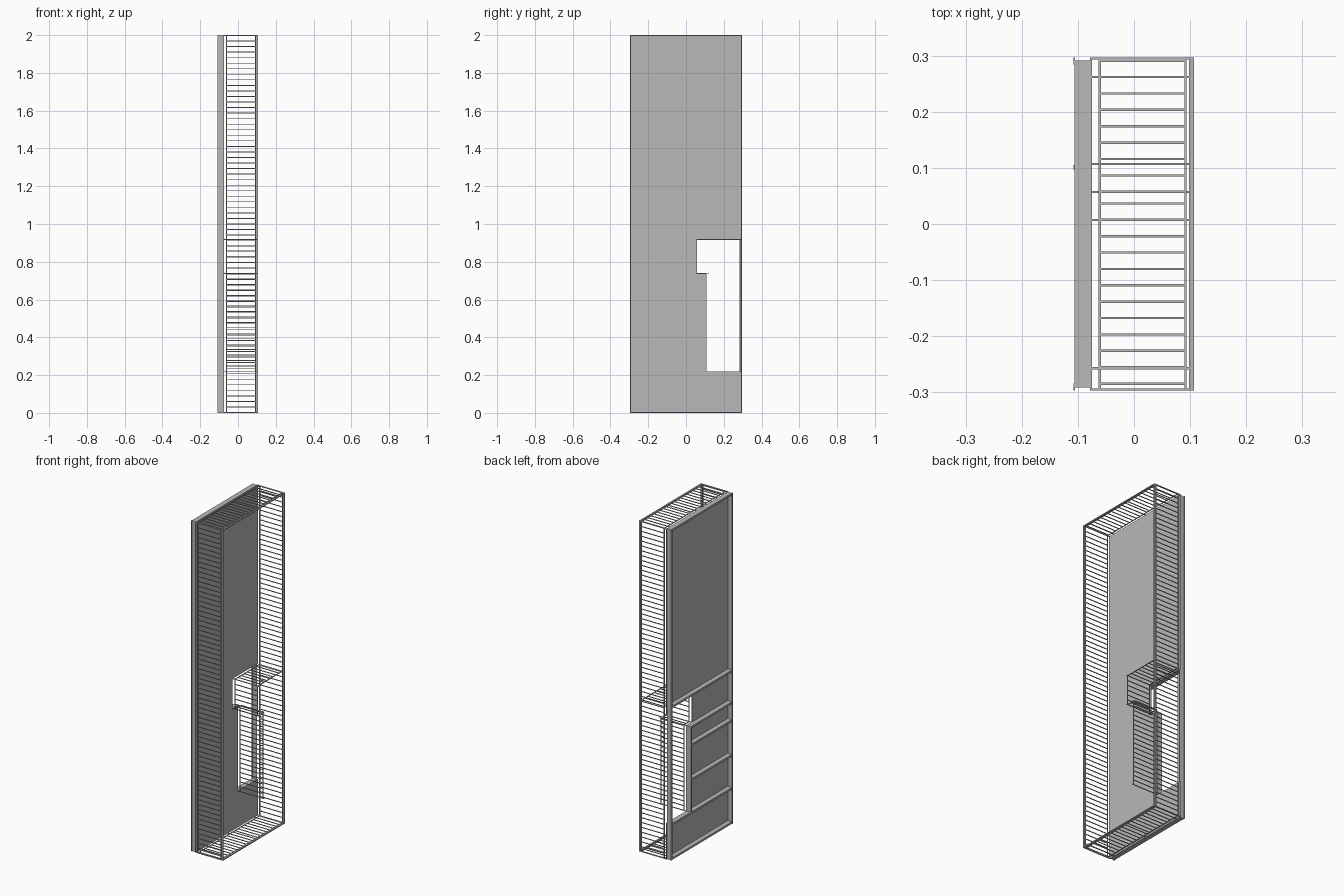
import bpy, bmesh
from mathutils import Matrix, Vector

if "Cube" in bpy.data.objects:
    bpy.data.objects.remove(bpy.data.objects["Cube"])

grey = bpy.data.materials.new("mid_grey")
grey.diffuse_color = (0.48, 0.48, 0.48, 1)
grey.use_nodes = True
grey.node_tree.nodes["Principled BSDF"].inputs["Base Color"].default_value = grey.diffuse_color


def add_box(bm, x0, x1, y0, y1, z0, z1):
    m = Matrix.Translation(Vector(((x0 + x1) / 2, (y0 + y1) / 2, (z0 + z1) / 2)))
    m = m @ Matrix.Diagonal((abs(x1 - x0), abs(y1 - y0), abs(z1 - z0), 1))
    bmesh.ops.create_cube(bm, size=1, matrix=m)


def finish(bm, name):
    me = bpy.data.meshes.new(name)
    bmesh.ops.recalc_face_normals(bm, faces=bm.faces[:])
    bm.to_mesh(me)
    bm.free()
    me.materials.append(grey)
    ob = bpy.data.objects.new(name, me)
    bpy.context.collection.objects.link(ob)


H, W = 2.0, 0.297          # height, half depth
XL, XS = -0.108, -0.075    # stud frame outer face, sheet face
XA, XB = -0.061, 0.092     # inner and outer wire rails
T = 0.002                  # wire half thickness
STEP = 0.0292
Z1, Z2, Z3 = .22, .738, .918   # levels of the stepped opening

# Sheet with a stepped opening at the back edge
bm = bmesh.new()
profile = [(-W, 0), (W, 0), (W, Z1), (.105, Z1), (.105, Z2), (.055, Z2),
           (.055, Z3), (W, Z3), (W, H), (-W, H)]
face = bm.faces.new([bm.verts.new((XS - .003, y, z)) for y, z in profile])
new = bmesh.ops.extrude_face_region(bm, geom=[face])["geom"]
bmesh.ops.translate(bm, vec=(.003, 0, 0),
                    verts=[v for v in new if isinstance(v, bmesh.types.BMVert)])
finish(bm, "sheet")

# Folded studs: a thin web with an outer flange
bm = bmesh.new()
for s in (-1, 1):
    add_box(bm, XL, XS, s * .288, s * .291, 0, H)
    add_box(bm, XL, XL + .003, s * .284, s * W, 0, H)
add_box(bm, XL, XS, .097, .105, Z1, Z2)
finish(bm, "studs")

# Horizontal rails between the studs
bm = bmesh.new()
S = 0.012
for z, y1 in [(S, .29), (Z1, .29), (.42, .1), (.63, .1), (Z2, .1),
              (Z3 + S, .29), (H, .29)]:
    add_box(bm, XL + .002, XS, -.29, y1, z - S, z)
finish(bm, "stud_rails")


def rail_pair(bm, a, b):
    """Two long wires from a to b in (y, z)."""
    (ya, za), (yb, zb) = a, b
    for x in (XA, XB):
        add_box(bm, x - T, x + T, min(ya, yb) - T, max(ya, yb) + T,
                min(za, zb) - T, max(za, zb) + T)


def rung(bm, y, z, x0=XA, x1=XB):
    add_box(bm, x0, x1, y - T, y + T, z - T, z + T)


def upright_ladder(bm, y, z0, z1):
    rail_pair(bm, (y, z0), (y, z1))
    n = round((z1 - z0) / STEP)
    for i in range(n + 1):
        rung(bm, y, z0 + (z1 - z0) * i / n)


# Wire ladders around the outside
E = W - T
back_rungs = [.291 - STEP * i for i in range(9)]
front_rungs = [-.2845 + STEP * i for i in range(12)]
bm = bmesh.new()
for s in (-1, 1):
    upright_ladder(bm, s * E, T, H - T)
for z in (T, H - T):
    rail_pair(bm, (-E, z), (E, z))
    for y in back_rungs + front_rungs:
        rung(bm, y, z)
finish(bm, "outer_wire_cage")

# Wire ladders around the opening
bm = bmesh.new()
rail_pair(bm, (.057, Z3), (E, Z3))
for y in back_rungs:
    rung(bm, y, Z3)
upright_ladder(bm, .057, Z2, Z3)
rail_pair(bm, (.057, Z2), (.107, Z2))
for y in back_rungs[-3:]:
    rung(bm, y, Z2)
upright_ladder(bm, .107, Z1, Z2)
finish(bm, "opening_wire_cage")

# Longer tie wires that reach the sheet
bm = bmesh.new()
ties = [(.057, Z3), (.057, Z2), (.107, Z2), (.107, Z1)]
ties += [(y, z) for y in (-E, -.257, .007, .262, E) for z in (T, H - T)]
for y, z in ties:
    rung(bm, y, z, XS, .1)
finish(bm, "tie_wires")

# Outer edge frame
bm = bmesh.new()
F = .006
for s in (-1, 1):
    add_box(bm, .098, .107, s * W, s * (W - F), 0, H)
for z in (0, H - F):
    add_box(bm, .098, .107, -W, W, z, z + F)
finish(bm, "outer_edge_frame")
